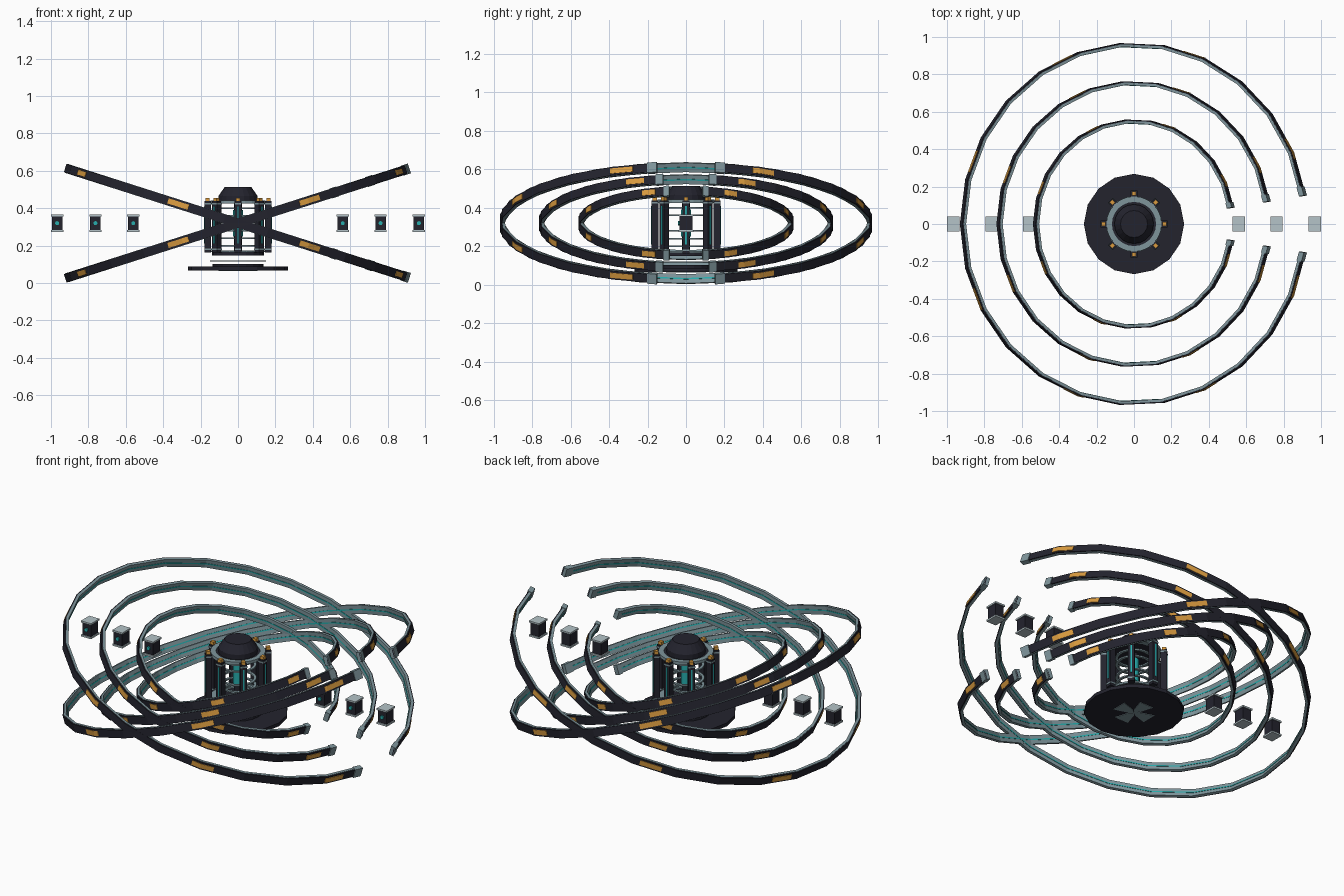
import bpy, bmesh, math
from mathutils import Matrix, Vector

if "Cube" in bpy.data.objects:
    bpy.data.objects.remove(bpy.data.objects["Cube"])

def material(name, rgb):
    m = bpy.data.materials.new(name)
    m.diffuse_color = (*rgb, 1)
    m.use_nodes = True
    m.node_tree.nodes["Principled BSDF"].inputs["Base Color"].default_value = m.diffuse_color
    return m

DARK = material("dark_navy", (0.017, 0.017, 0.027))
STEEL = material("blue_steel", (0.21, 0.30, 0.33))
LIGHT = material("pale_steel", (0.46, 0.55, 0.58))
TEAL = material("teal_glow", (0.02, 0.42, 0.42))
ORANGE = material("amber", (0.70, 0.33, 0.05))
CZ = 0.32                                  # height of the ring centre
GAP, SEGS = 9.0, 24                        # half gap in degrees, sides per ring
STEP = (360 - 2 * GAP) / SEGS

def finish(name, bm, mat, matrix=Matrix()):
    bmesh.ops.recalc_face_normals(bm, faces=bm.faces)
    me = bpy.data.meshes.new(name)
    bm.to_mesh(me)
    bm.free()
    me.materials.append(mat)
    ob = bpy.data.objects.new(name, me)
    ob.matrix_world = matrix
    bpy.context.collection.objects.link(ob)
    return ob

def add_arc(bm, r0, r1, height, a0, a1, start=GAP, step=STEP):
    """Rectangular section swept along a polygonal arc."""
    angles = [a0] + [start + step * k for k in range(60)
                     if a0 + 0.01 < start + step * k < a1 - 0.01] + [a1]
    loops = []
    for a in angles:
        off = (a - start) % step - step / 2
        f = math.cos(math.radians(step / 2)) / math.cos(math.radians(off))
        c, s = math.cos(math.radians(a)) * f, math.sin(math.radians(a)) * f
        loops.append([bm.verts.new((r * c, r * s, h)) for r, h in
                      ((r0, -height / 2), (r1, -height / 2), (r1, height / 2), (r0, height / 2))])
    for p, q in zip(loops, loops[1:]):
        for i in range(4):
            j = (i + 1) % 4
            bm.faces.new((p[i], p[j], q[j], q[i]))
    bm.faces.new(loops[0])
    bm.faces.new(loops[-1])

def add_box(bm, size, matrix):
    bmesh.ops.create_cube(bm, size=1, matrix=matrix @ Matrix.Diagonal((*size, 1)))

def disc(name, r0, r1, z0, z1, mat, segs=20):
    bm = bmesh.new()
    bmesh.ops.create_cone(bm, cap_ends=True, segments=segs, radius1=r0, radius2=r1,
                          depth=z1 - z0, matrix=Matrix.Translation((0, 0, (z0 + z1) / 2)))
    return finish(name, bm, mat)

def hoop(name, r0, r1, z0, z1, mat):
    bm = bmesh.new()
    add_arc(bm, r0, r1, z1 - z0, 0, 360, 0, 15)
    bmesh.ops.remove_doubles(bm, verts=bm.verts, dist=1e-5)
    return finish(name, bm, mat, Matrix.Translation((0, 0, (z0 + z1) / 2)))

# Three pairs of crossed, tilted open rings
END = 360 - GAP
for label, R in (("outer", 0.97), ("middle", 0.765), ("inner", 0.56)):
    for side, tilt in (("rising", -17.7), ("falling", 17.7)):
        M = Matrix.Translation((0, 0, CZ)) @ Matrix.Rotation(math.radians(tilt), 4, 'Y')
        parts = {
            "band": (STEEL, [(R - 0.02, R - 0.006, 0.05, GAP, END)]),
            "cladding": (DARK, [(R - 0.006, R, 0.046, GAP, END)]),
            "light_strip": (TEAL, [(R - 0.022, R - 0.02, 0.007, GAP + 3, END - 3)]),
            "markers": (ORANGE, [(R, R + 0.003, 0.028, 45 * i + 21, 45 * i + 28.3)
                                 for i in range(8)]),
            "end_clamps": (STEEL, [(R - 0.024, R + 0.004, 0.055, GAP, GAP + 3),
                                   (R - 0.024, R + 0.004, 0.055, END - 3, END)]),
        }
        for part, (mat, arcs) in parts.items():
            bm = bmesh.new()
            for a in arcs:
                add_arc(bm, *a)
            finish(f"{label}_{side}_{part}", bm, mat, M)

# Floating emitter blocks along the x axis
for label, x in (("outer", 0.967), ("middle", 0.762), ("inner", 0.56)):
    for side in (-1, 1):
        M = Matrix.Translation((side * x, 0, CZ))
        tag = f"{label}_{'left' if side < 0 else 'right'}_block"
        bm = bmesh.new()
        add_box(bm, (0.056, 0.066, 0.08), Matrix())
        finish(tag + "_body", bm, DARK, M)
        bm = bmesh.new()
        for z in (-0.041, 0.041):
            add_box(bm, (0.066, 0.078, 0.01), Matrix.Translation((0, 0, z)))
        finish(tag + "_caps", bm, LIGHT, M)
        bm = bmesh.new()
        bmesh.ops.create_cone(bm, cap_ends=True, segments=10, radius1=0.011, radius2=0.011, depth=0.008,
                              matrix=Matrix.Translation((0, -0.037, 0)) @ Matrix.Rotation(math.pi / 2, 4, 'X'))
        finish(tag + "_lens", bm, TEAL, M)

# Base plates
disc("base_plate", 0.268, 0.268, 0.067, 0.087, DARK, 16)
disc("base_step", 0.135, 0.135, 0.087, 0.102, DARK)
disc("base_trim", 0.15, 0.15, 0.114, 0.121, STEEL)
disc("cage_floor", 0.14, 0.14, 0.148, 0.165, DARK)

# Flared cross under the base
bm = bmesh.new()
for k in range(4):
    rot = Matrix.Rotation(k * math.pi / 2, 4, 'Z')
    bm.faces.new([bm.verts.new(rot @ Vector((x, y, 0.064)))
                  for x, y in ((0, 0), (0.025, -0.02), (0.105, -0.045), (0.105, 0.045), (0.025, 0.02))])
cross = bmesh.ops.extrude_face_region(bm, geom=bm.faces[:])
bmesh.ops.translate(bm, vec=(0, 0, 0.003), verts=[g for g in cross["geom"] if isinstance(g, bmesh.types.BMVert)])
finish("underside_cross", bm, STEEL)

# Cage columns with strips, feet and amber knobs
shapes = {
    "columns": (DARK, (0.034, 0.036, 0.275), 0.161, 0.3),
    "column_strips": (TEAL, (0.004, 0.008, 0.2), 0.179, 0.31),
    "column_collars": (STEEL, (0.038, 0.04, 0.008), 0.161, 0.425),
    "column_feet": (STEEL, (0.038, 0.04, 0.008), 0.161, 0.18),
    "column_knobs": (ORANGE, (0.022, 0.022, 0.018), 0.163, 0.446),
}
for name, (mat, size, r, z) in shapes.items():
    bm = bmesh.new()
    for k in range(8):
        add_box(bm, size, Matrix.Rotation(k * math.pi / 4, 4, 'Z') @ Matrix.Translation((r, 0, z)))
    finish(name, bm, mat)

# Cage hoops and inner shaft
hoop("upper_hoop", 0.118, 0.148, 0.425, 0.442, STEEL)
hoop("lower_hoop", 0.118, 0.148, 0.165, 0.175, STEEL)
for i, z in enumerate((0.2, 0.24, 0.28, 0.36, 0.4)):
    hoop(f"cage_hoop_{i + 1}", 0.085, 0.1, z - 0.004, z + 0.004, STEEL)
disc("core_shaft", 0.022, 0.022, 0.165, 0.43, DARK, 12)
hoop("core_glow", 0.022, 0.026, 0.25, 0.39, TEAL)

# Cap
disc("cage_roof", 0.125, 0.125, 0.425, 0.437, DARK)
disc("cap_drum", 0.105, 0.105, 0.437, 0.465, DARK)
disc("cap_cone", 0.105, 0.072, 0.465, 0.512, DARK)
